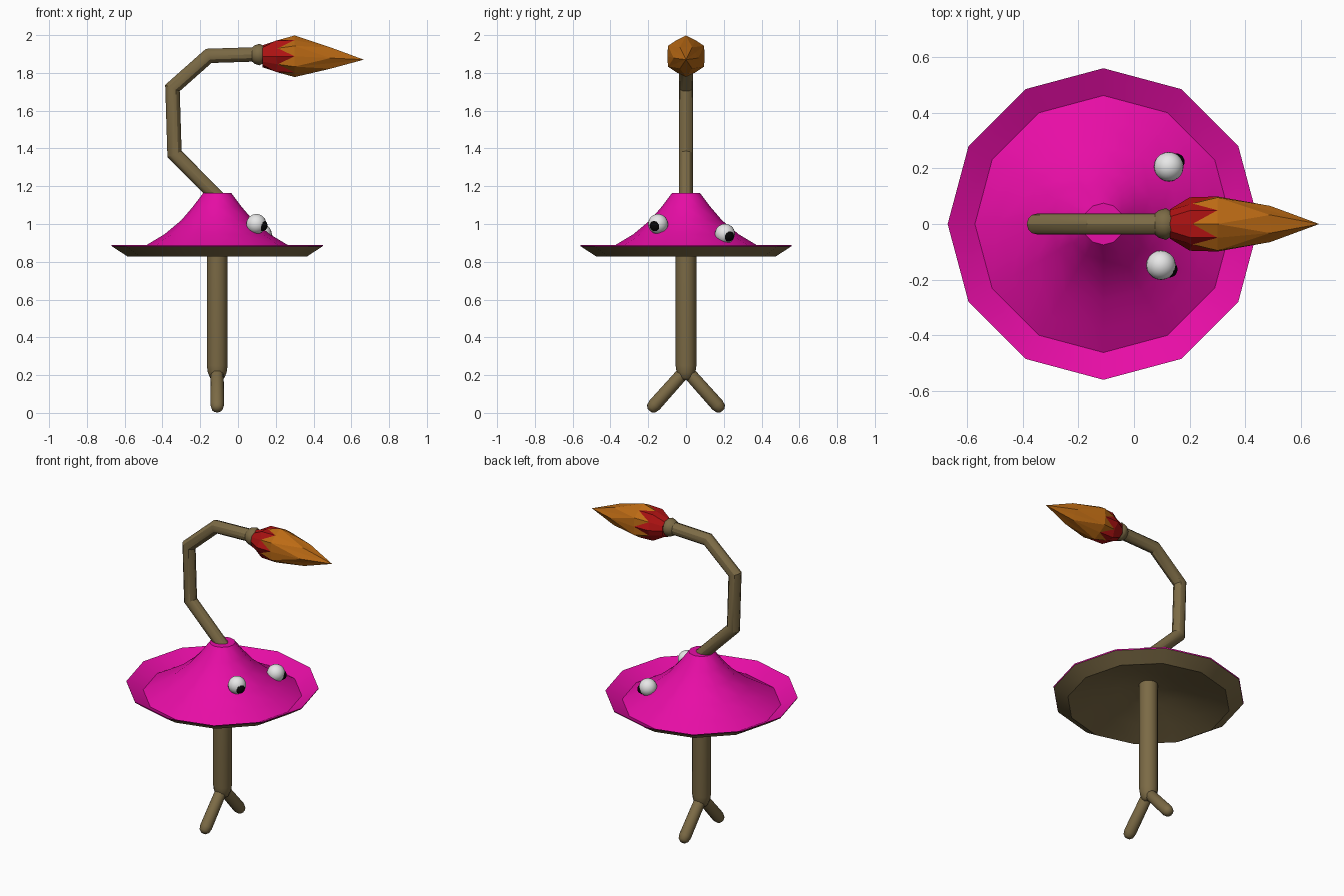
import bpy, bmesh, math
from mathutils import Vector

if "Cube" in bpy.data.objects:
    bpy.data.objects.remove(bpy.data.objects["Cube"])


def mat(name, r, g, b):
    m = bpy.data.materials.new(name)
    m.diffuse_color = (r, g, b, 1)
    m.use_nodes = True
    m.node_tree.nodes["Principled BSDF"].inputs["Base Color"].default_value = m.diffuse_color
    return m


PINK = mat("hot pink", 0.80, 0.004, 0.38)
BROWN = mat("khaki brown", 0.20, 0.145, 0.06)
ORANGE = mat("burnt orange", 0.50, 0.145, 0.007)
RED = mat("deep red", 0.42, 0.006, 0.006)
WHITE = mat("white", 0.8, 0.8, 0.8)
BLACK = mat("black", 0.002, 0.002, 0.002)
CX = -0.11  # axis of cap and stem


def finish(bm, name, mats, smooth=None):
    bmesh.ops.recalc_face_normals(bm, faces=bm.faces)
    me = bpy.data.meshes.new(name)
    bm.to_mesh(me)
    bm.free()
    ob = bpy.data.objects.new(name, me)
    bpy.context.collection.objects.link(ob)
    for m in mats:
        me.materials.append(m)
    if smooth:
        bpy.ops.object.select_all(action='DESELECT')
        ob.select_set(True)
        bpy.context.view_layer.objects.active = ob
        bpy.ops.object.shade_smooth_by_angle(angle=math.radians(smooth))
    return ob


def tube(name, path, radii, side, sides=12, smooth=40):
    """Mitred tube along a planar path; side is the normal of that plane."""
    pts = [Vector(p) for p in path]
    side = Vector(side)
    bm = bmesh.new()
    rings = []
    for i, p in enumerate(pts):
        a = (p - pts[i - 1]).normalized() if i else (pts[1] - p).normalized()
        b = (pts[i + 1] - p).normalized() if i < len(pts) - 1 else a
        t = (a + b).normalized()
        u = side.cross(t) / max(t.dot(a), 0.5)
        rings.append([bm.verts.new(p + radii[i] * (math.cos(k * math.tau / sides) * u
                      + math.sin(k * math.tau / sides) * side)) for k in range(sides)])
    for r0, r1 in zip(rings, rings[1:]):
        for k in range(sides):
            j = (k + 1) % sides
            bm.faces.new((r0[k], r0[j], r1[j], r1[k]))
    bm.faces.new(rings[0])
    bm.faces.new(rings[-1])
    return finish(bm, name, [BROWN], smooth)


# Cap: twelve-sided closed profile (radius, height), pink above, brown below
top = [(0.075, 1.163), (0.13, 1.09), (0.19, 1.02), (0.28, 0.945), (0.38, 0.885), (0.462, 0.838)]
brim = [(0.56, 0.889), (0.558, 0.882)]
under = [(0.475, 0.828), (0.33, 0.878), (0.18, 0.925), (0.05, 0.955)]
profile = top + brim + under
bm = bmesh.new()
rings = [[bm.verts.new((CX + r * math.cos(k * math.tau / 12), r * math.sin(k * math.tau / 12), z))
          for k in range(12)] for r, z in profile]
for i in range(len(rings) - 1):
    for k in range(12):
        j = (k + 1) % 12
        f = bm.faces.new((rings[i][k], rings[i][j], rings[i + 1][j], rings[i + 1][k]))
        f.material_index = 1 if i >= len(top) + 1 else 0
bm.faces.new(rings[0])
bm.faces.new(rings[-1]).material_index = 1
cap = finish(bm, "cap", [PINK, BROWN], 32)

# Stem with a rounded foot
tube("stem", [(CX, 0, z) for z in (0.175, 0.185, 0.215, 0.25, 1.0)],
     [0.025, 0.038, 0.05, 0.055, 0.055], (0, 1, 0), smooth=60)

# Two splayed feet with rounded ends
for s, name in ((-1, "front_foot"), (1, "back_foot")):
    a, b = Vector((CX, 0, 0.228)), Vector((CX, s * 0.193, 0.012))
    tube(name, [a.lerp(b, t) for t in (-0.03, 0.06, 0.86, 0.95, 1.0)],
         [0.022, 0.034, 0.036, 0.03, 0.015], (1, 0, 0), smooth=60)

# Bent tail and the flared collar at its end
tube("tail", [(-0.09, 0, 1.123), (-0.336, 0, 1.37), (-0.347, 0, 1.72), (-0.155, 0, 1.89), (0.12, 0, 1.899)],
     [0.038] * 5, (0, 1, 0), smooth=30)
tube("tail_collar", [(x, 0, 1.897) for x in (0.075, 0.09, 0.115, 0.135)],
     [0.038, 0.05, 0.057, 0.045], (0, 1, 0), smooth=50)

# Faceted tip: ridge and valley profiles alternate around the axis
ridge = [(0.13, 0.058), (0.21, 0.085), (0.30, 0.110), (0.49, 0.055)]
valley = [(0.13, 0.053), (0.20, 0.096), (0.30, 0.099), (0.49, 0.065)]
bm = bmesh.new()
cols = []
for k in range(12):
    a = math.radians(30 * k)
    col = []
    for x, r in (ridge if k % 2 else valley):
        zc = 1.888 - 0.018 * max(0, (x - 0.3) / 0.365)
        col.append(bm.verts.new((x, r * math.cos(a), zc + r * math.sin(a))))
    cols.append(col)
end = bm.verts.new((0.666, 0, 1.87))
for k in range(12):
    p, q = cols[k], cols[(k + 1) % 12]
    v, e = (q, p) if k % 2 else (p, q)
    bm.faces.new((v[0], v[1], e[1], e[0])).material_index = 1
    bm.faces.new((e[1], v[1], v[2])).material_index = 1
    bm.faces.new((e[1], v[2], e[2]))
    bm.faces.new((e[2], v[2], v[3]))
    bm.faces.new((e[2], v[3], e[3]))
    bm.faces.new((v[3], end, e[3]))
bm.faces.new([c[0] for c in cols]).material_index = 1
finish(bm, "tail_tip", [ORANGE, RED])


# Eyes and pupils
def ball(name, centre, radius, material):
    b = bmesh.new()
    bmesh.ops.create_uvsphere(b, u_segments=20, v_segments=12, radius=radius)
    bmesh.ops.translate(b, verts=b.verts, vec=centre)
    return finish(b, name, [material], 60)


for name, c, d in (("front", (0.097, -0.148, 1.0), (0.85, -0.42, -0.25)),
                   ("back", (0.125, 0.206, 0.948), (0.75, 0.5, -0.3))):
    c, d = Vector(c), Vector(d).normalized()
    ball(name + "_eye", c, 0.053, WHITE)
    ball(name + "_pupil", c + d * 0.034, 0.03, BLACK)
